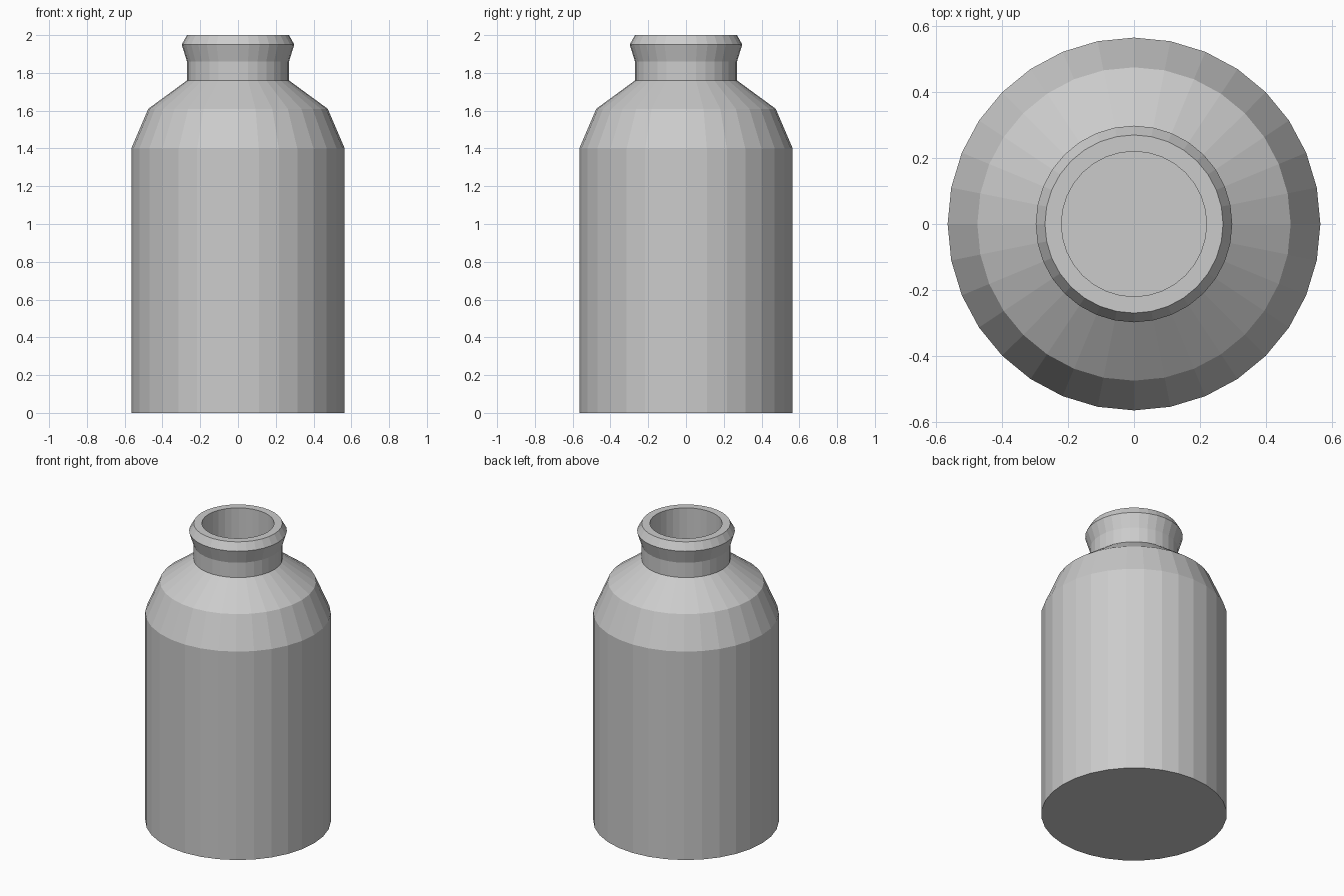
import bpy, bmesh
from math import cos, sin, tau

if "Cube" in bpy.data.objects:
    bpy.data.objects.remove(bpy.data.objects["Cube"])

SIDES = 32

def lathe(name, profile):
    """Revolve (radius, z) points about z; both ends are capped."""
    bm = bmesh.new()
    rings = [[bm.verts.new((r * cos(tau * i / SIDES), r * sin(tau * i / SIDES), z))
              for i in range(SIDES)] for r, z in profile]
    for low, high in zip(rings, rings[1:]):
        for i in range(SIDES):
            j = (i + 1) % SIDES
            bm.faces.new((low[i], low[j], high[j], high[i]))
    bm.faces.new(rings[0][::-1])
    bm.faces.new(rings[-1])
    bmesh.ops.recalc_face_normals(bm, faces=bm.faces)
    mesh = bpy.data.meshes.new(name)
    bm.to_mesh(mesh)
    bm.free()
    obj = bpy.data.objects.new(name, mesh)
    bpy.context.collection.objects.link(obj)
    return obj

# Outside: body, shoulder, neck and flared lip
outer = [(0.565, 0), (0.565, 1.40), (0.475, 1.61), (0.27, 1.76),
         (0.27, 1.86), (0.298, 1.95), (0.27, 2.0)]
# Inside: straight neck bore opening into the hollow body
inner = [(0.22, 2.0), (0.22, 1.735), (0.435, 1.575), (0.515, 1.39), (0.515, 0.05)]

lathe("bottle", outer + inner)
